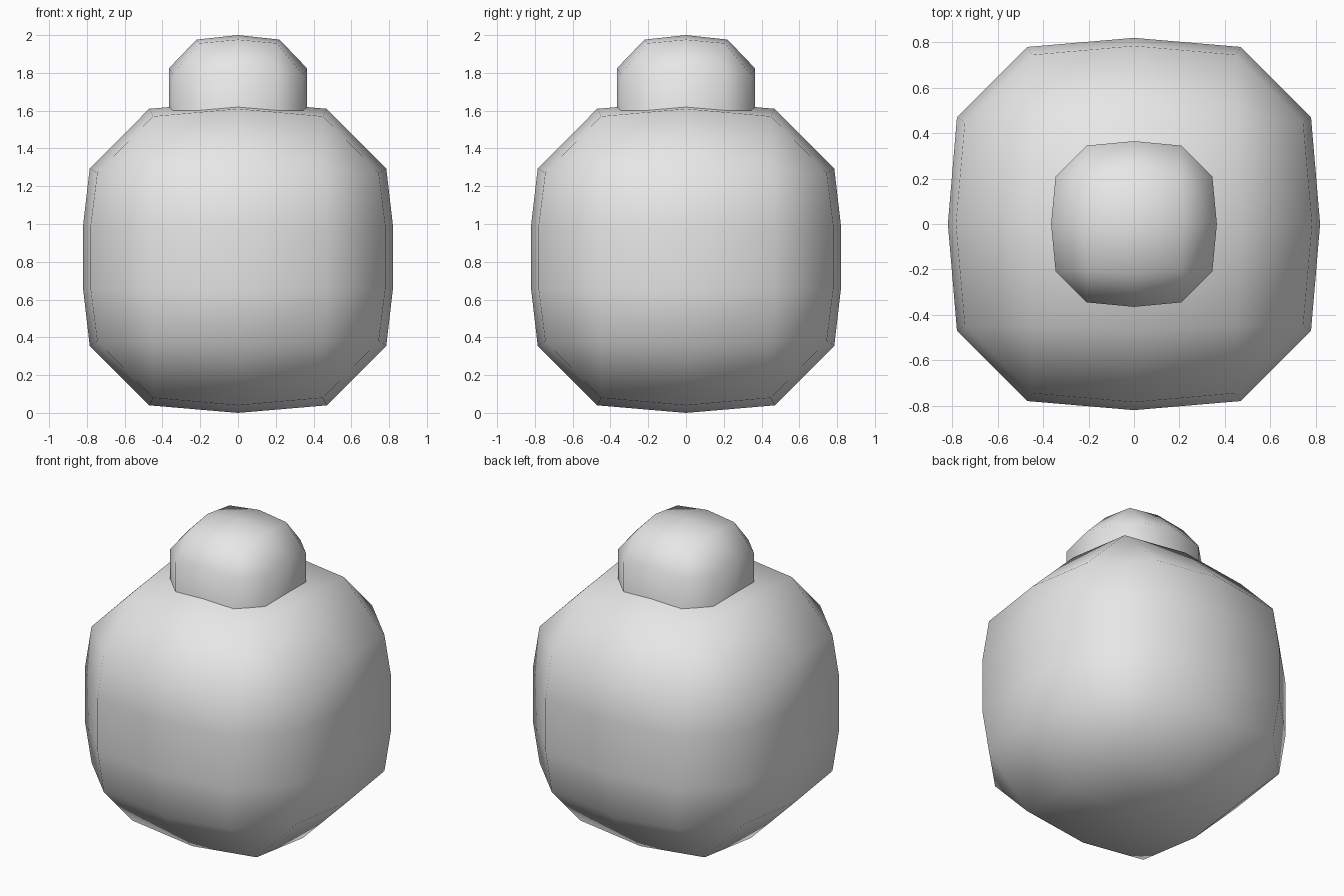
import bpy, bmesh

cube = bpy.data.objects.get("Cube")
if cube:
    bpy.data.objects.remove(cube, do_unlink=True)

grey = bpy.data.materials.new("plain_grey")
grey.use_nodes = True
colour = (0.8, 0.8, 0.8, 1)
grey.diffuse_color = colour
grey.node_tree.nodes["Principled BSDF"].inputs["Base Color"].default_value = colour


def ring(bm, mid, mid_z, side, half, corner_z):
    """Rounded-square loop: four side middles, each followed by a corner pair."""
    verts = []
    x, y = 1, 0
    for _ in range(4):
        for out, along, z in ((mid, 0, mid_z), (side, half, corner_z), (half, side, corner_z)):
            verts.append(bm.verts.new((out * x - along * y, out * y + along * x, z)))
        x, y = -y, x
    return verts


def rounded_block(name, rows, centre_z):
    bm = bmesh.new()
    loops = [ring(bm, *row) for row in rows]
    for low, high in zip(loops, loops[1:]):
        for i in range(len(low)):
            j = (i + 1) % len(low)
            bm.faces.new((low[i], low[j], high[j], high[i]))
    # Merge the pinched corners and poles
    bmesh.ops.remove_doubles(bm, verts=bm.verts, dist=0.001)
    bmesh.ops.recalc_face_normals(bm, faces=bm.faces)
    for face in bm.faces:
        face.smooth = True
    mesh = bpy.data.meshes.new(name)
    bm.to_mesh(mesh)
    bm.free()
    mesh.materials.append(grey)
    obj = bpy.data.objects.new(name, mesh)
    obj.location.z = centre_z
    bpy.context.collection.objects.link(obj)
    return obj


# Body: upper half rows, mirrored for the lower half
upper = [
    (0.82, 0.17, 0.78, 0.47, 0.17),
    (0.785, 0.47, 0.745, 0.45, 0.445),
    (0.47, 0.785, 0.45, 0.45, 0.745),
    (0, 0.825, 0, 0, 0.825),
]
lower = [(m, -mz, s, h, -cz) for m, mz, s, h, cz in reversed(upper)]
rounded_block("body", lower + upper, 0.825)

# Cap: straight walls sunk into the body, with a rounded top
rounded_block("cap", [
    (0.365, -0.1, 0.345, 0.21, -0.1),
    (0.365, 0.225, 0.345, 0.21, 0.19),
    (0.22, 0.376, 0.205, 0.205, 0.357),
    (0, 0.4, 0, 0, 0.4),
], 1.6)
